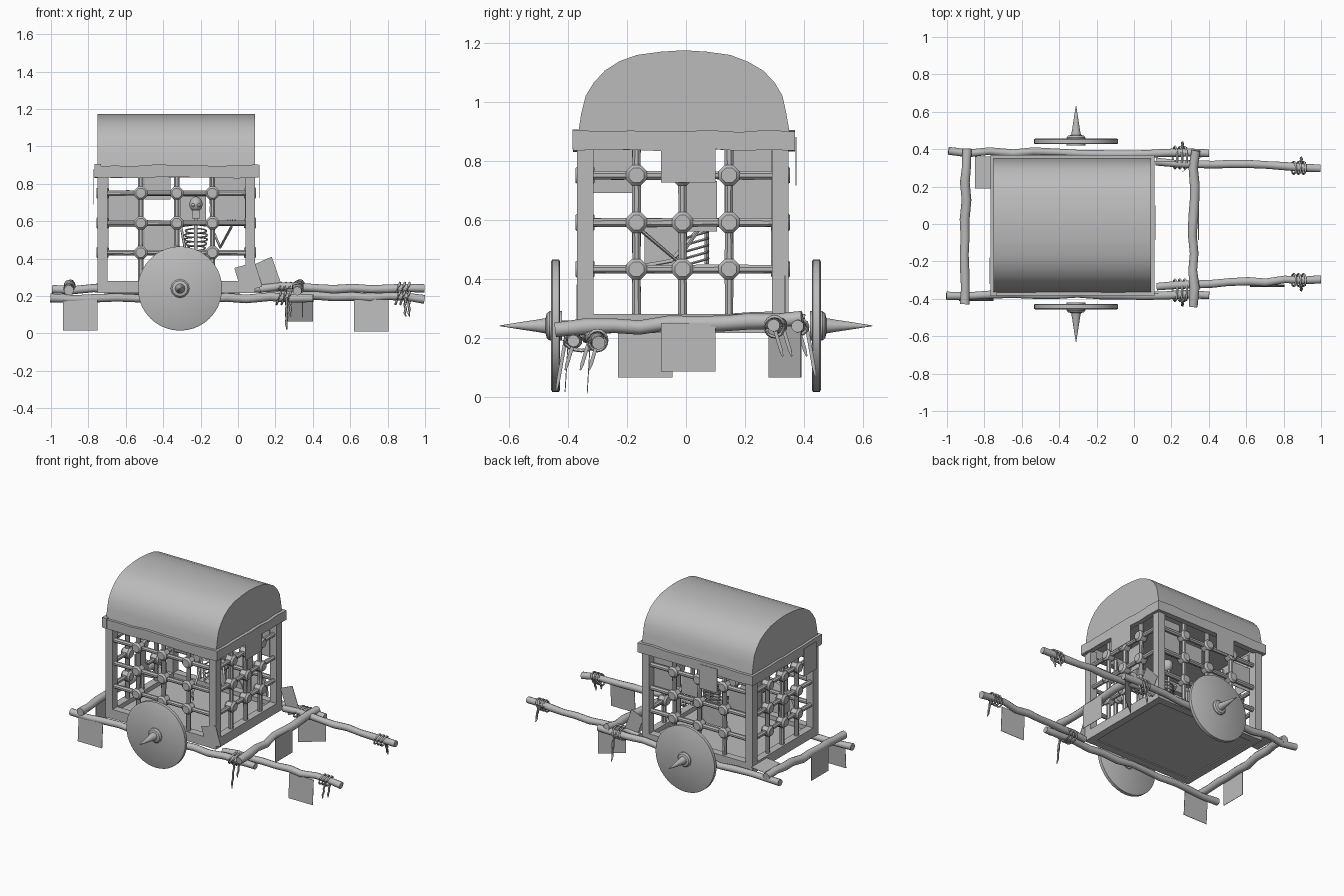
import bpy, bmesh, math, random
from mathutils import Vector, Matrix

if "Cube" in bpy.data.objects:
    bpy.data.objects.remove(bpy.data.objects["Cube"])
random.seed(4)

grey = bpy.data.materials.new("weathered_grey")
grey.diffuse_color = (0.5, 0.5, 0.5, 1)
grey.use_nodes = True
grey.node_tree.nodes["Principled BSDF"].inputs["Base Color"].default_value = grey.diffuse_color


def finish(ob, angle=35):
    ob.data.materials.clear()
    ob.data.materials.append(grey)
    bpy.ops.object.select_all(action='DESELECT')
    ob.select_set(True)
    bpy.context.view_layer.objects.active = ob
    bpy.ops.object.shade_smooth_by_angle(angle=math.radians(angle))
    return ob


def from_bm(name, bm, angle=35):
    bmesh.ops.recalc_face_normals(bm, faces=bm.faces)
    me = bpy.data.meshes.new(name)
    bm.to_mesh(me)
    bm.free()
    ob = bpy.data.objects.new(name, me)
    bpy.context.collection.objects.link(ob)
    return finish(ob, angle)


def loft(bm, rings):
    """Skin a list of equal rings and close both ends."""
    rs = [[bm.verts.new(p) for p in r] for r in rings]
    n = len(rs[0])
    for a, b in zip(rs, rs[1:]):
        for i in range(n):
            bm.faces.new((a[i], a[(i + 1) % n], b[(i + 1) % n], b[i]))
    bm.faces.new(rs[0])
    bm.faces.new(rs[-1])


def add_tube(bm, pts, r, n=8, wob=0.0):
    pts = [Vector(p) for p in pts]
    rings = []
    for i, p in enumerate(pts):
        d = (pts[min(i + 1, len(pts) - 1)] - pts[max(i - 1, 0)]).normalized()
        u = d.cross(Vector((0, 0, 1)) if abs(d.z) < 0.9 else Vector((1, 0, 0))).normalized()
        v = d.cross(u)
        rr = r[i] if isinstance(r, (list, tuple)) else r * random.uniform(1 - wob, 1 + wob)
        rings.append([p + rr * (math.cos(t) * u + math.sin(t) * v)
                      for t in [2 * math.pi * (k + 0.5) / n for k in range(n)]])
    loft(bm, rings)


def pole(name, a, b, r, seg=9, wave=0.008, n=10):
    """Crooked round pole from a to b."""
    a, b = Vector(a), Vector(b)
    pts = [a.lerp(b, i / seg) + Vector([random.uniform(-wave, wave) for _ in range(3)])
           for i in range(seg + 1)]
    bm = bmesh.new()
    add_tube(bm, pts, r, n, 0.08)
    return from_bm(name, bm, 50)


def add_box(bm, x0, x1, y0, y1, z0, z1):
    m = Matrix.Translation(((x0 + x1) / 2, (y0 + y1) / 2, (z0 + z1) / 2)) @ \
        Matrix.Diagonal((x1 - x0, y1 - y0, z1 - z0, 1))
    bmesh.ops.create_cube(bm, size=1, matrix=m)


def box(name, *d):
    bm = bmesh.new()
    add_box(bm, *d)
    return from_bm(name, bm)


def beam(name, a, b, w, h, seg=8, wave=0.004):
    """Rough squared timber."""
    a, b = Vector(a), Vector(b)
    side = (b - a).normalized().cross(Vector((0, 0, 1))) * w / 2
    rings = []
    for i in range(seg + 1):
        c = a.lerp(b, i / seg) + Vector((0, 0, random.uniform(-wave, wave)))
        up = Vector((0, 0, h / 2 + random.uniform(-wave, wave) / 2))
        rings.append([c - side - up, c + side - up, c + side + up, c - side + up])
    bm = bmesh.new()
    loft(bm, rings)
    return from_bm(name, bm)


X0, X1, Y0, Y1 = -0.725, 0.065, -0.342, 0.32

# Barrel roof
prof = [(-.366, .89), (-.355, .96), (-.34, 1.02), (-.312, 1.065), (-.275, 1.105), (-.225, 1.137),
        (-.166, 1.158), (-.085, 1.169), (-.008, 1.174), (.07, 1.169), (.15, 1.158), (.21, 1.135),
        (.262, 1.105), (.3, 1.065), (.327, 1.02), (.34, .96), (.352, .89)]
bm = bmesh.new()
loft(bm, [[(x, y, z) for y, z in prof] for x in (-.75, .09)])
from_bm("roof", bm)

# Rim under the roof, corner posts, sill frame and floor
for y in (-.363, .35):
    beam("rim_side", (-.765, y, .866), (.108, y, .866), .04, .066)
for x in (-.75, .093):
    beam("rim_end", (x, -.385, .868), (x, .37, .868), .035, .066)
for x in (X0, X1):
    for y in (Y0, Y1):
        box("corner_post", x - .026, x + .026, y - .028, y + .028, .215, .85)
    box("sill_end", x - .025, x + .025, Y0, Y1, .215, .28)
for y in (Y0, Y1):
    box("sill_side", X0, X1, y - .026, y + .026, .215, .28)
box("floor", X0, X1, Y0, Y1, .222, .25)

# Lattice walls: bars with lashed knots at the crossings
ZS = (.75, .59, .432)


def lattice(name, pos, us, u0, u1):
    bm = bmesh.new()
    for u in us:
        add_tube(bm, [pos(u, .25 + .62 * i / 6) for i in range(7)], .0155, 8, .1)
    for z in ZS:
        add_tube(bm, [pos(u0 + (u1 - u0) * i / 6, z) for i in range(7)], .0155, 8, .1)
    axis = Vector(pos(1, 0)) - Vector(pos(0, 0))
    out = axis.cross(Vector((0, 0, 1)))
    for u in us:
        for z in ZS:
            c = Vector(pos(u, z))
            rings = []
            for d, s in ((-.032, .027), (-.02, .038), (.02, .038), (.032, .027)):
                rings.append([c + out * d + s * (math.cos(t) * axis + math.sin(t) * Vector((0, 0, 1)))
                              for t in [math.pi * (k + .5) / 4 for k in range(8)]])
            loft(bm, rings)
    from_bm(name, bm, 40)


for y in (Y0, Y1):
    lattice("side_lattice", lambda u, z, y=y: (u, y, z), (-.52, -.327, -.137), X0, X1)
for x in (X0, X1):
    lattice("end_lattice", lambda u, z, x=x: (x, u, z), (-.168, -.012, .146), Y0, Y1)

# Long side rails, pulling shafts and crossbars
for s, z in ((-1, .19), (1, .235)):
    pole("side_rail", (-1, s * .385, z), (.4, s * .375, z), .022, 12)
    pole("shaft", (.12, s * .335, z + .01), (1, s * .295, z), .022, 9)
pole("rear_crossbar", (-.91, -.435, .225), (-.895, .4, .262), .026)
pole("front_crossbar", (.315, -.435, .228), (.325, .4, .262), .026)

# Rope lashings with loose ends
for s, z in ((-1, .19), (1, .237)):
    for x, y, ry in ((.245, s * .355, .058), (.88, s * .3, .032)):
        bm = bmesh.new()
        for k in range(3):
            add_tube(bm, [(x + (k - 1) * .026 + .012 * math.sin(t), y + ry * math.cos(t),
                           z + .034 * math.sin(t)) for t in [2 * math.pi * i / 16 for i in range(17)]],
                     .006, 6)
        for k, drop in ((0, .17 if x < .5 else .1), (1, .1)):
            add_tube(bm, [(x + .012 + k * .02 + .005 * (i % 2), y + s * (ry - .004 + .006 * i) - k * s * .03,
                           z - drop * i / 5) for i in range(6)], [.007] * 5 + [.003], 6)
        from_bm("rope_lashing", bm, 60)

# Disc wheels with spiked hubs
for s in (-1, 1):
    def rings(prof, n):
        return [[(-.31 + r * math.cos(2 * math.pi * k / n), s * y, .24 + r * math.sin(2 * math.pi * k / n))
                 for k in range(n)] for r, y in prof]
    bm = bmesh.new()
    loft(bm, rings([(.218, .427), (.225, .431), (.225, .453), (.218, .457)], 40))
    from_bm("wheel", bm)
    bm = bmesh.new()
    loft(bm, rings([(.05, .42), (.05, .462), (.042, .472), (.026, .476), (.02, .51), (.011, .57), (.001, .632)], 12))
    from_bm("hub_spike", bm)


# Ragged cloth squares: corner, edge direction, drop direction
def cloth(name, a, e, d):
    a, e, d = Vector(a), Vector(e), Vector(d)
    t = e.cross(d).normalized() * .0015
    bm = bmesh.new()
    loft(bm, [[p + o for p in (a, a + e, a + e + d, a + d)] for o in (-t, t)])
    from_bm(name, bm)


# cloths on the walls
for x, y, z, w, h in ((.113, -.085, .9, .185, .175), (.04, -.005, .73, .11, .17),
                      (-.771, -.32, .88, .14, .19), (-.69, .16, .84, .13, .25), (-.69, -.14, .575, .12, .13)):
    cloth("end_cloth", (x, y, z), (0, w, 0), (0, 0, -h))
for x, y, z, w, h in ((-.5, .373, .88, .14, .165), (-.7, .29, .74, .17, .17), (-.5, .29, .6, .17, .16),
                      (-.125, .29, .84, .165, .25), (-.31, .29, .735, .14, .14)):
    cloth("side_cloth", (x, y, z), (w, 0, 0), (0, 0, -h))
# cloths hanging from the poles
cloth("rail_cloth", (-.935, -.4, .18), (.185, 0, 0), (0, -.01, -.165))
cloth("shaft_cloth", (.62, -.325, .18), (.185, 0, 0), (0, -.01, -.17))
cloth("rear_bar_cloth", (-.925, -.23, .25), (0, .185, 0), (0, 0, -.185))
cloth("front_bar_cloth", (.345, -.085, .25), (0, .185, 0), (0, 0, -.165))
cloth("corner_cloth", (.26, .28, .24), (.14, .11, 0), (0, 0, -.175))
cloth("rear_corner_cloth", (-.85, .19, .255), (0, .17, 0), (.1, 0, .01))
cloth("leaning_cloth", (.09, .335, .37), (.09, 0, .04), (.06, 0, -.17))
cloth("leaning_cloth", (-.02, -.372, .35), (.11, 0, .03), (.04, 0, -.13))

# Caged skeleton: skull, spine, ribs and arms
SX, SY = -.225, .05
bm = bmesh.new()
bmesh.ops.create_uvsphere(bm, u_segments=14, v_segments=10, radius=1,
                          matrix=Matrix.Translation((SX, SY, .69)) @ Matrix.Diagonal((.036, .045, .042, 1)))
add_box(bm, SX - .022, SX + .022, SY - .042, SY, .615, .66)
from_bm("skull", bm)
bm = bmesh.new()
for s in (-1, 1):
    bmesh.ops.create_uvsphere(bm, u_segments=8, v_segments=6, radius=.01,
                              matrix=Matrix.Translation((SX + s * .015, SY - .04, .685)))
from_bm("eye_sockets", bm)
bm = bmesh.new()
add_tube(bm, [(SX, SY + .02, .65 - .04 * i) for i in range(6)], .009, 6)
for k in range(5):
    w = .05 + .012 * math.sin(math.pi * (k + 1) / 5)
    z = .56 - .023 * k
    add_tube(bm, [(SX + w * math.sin(t), SY - .015 + .04 * math.cos(t), z - .012 * (1 - math.cos(t)))
                  for t in [math.pi * (-.9 + 1.8 * i / 12) for i in range(13)]], .0045, 5)
from_bm("ribcage", bm, 60)
bm = bmesh.new()
add_tube(bm, [(SX - .08, SY, .575), (SX, SY - .02, .585), (SX + .08, SY, .575)], .007, 6)
add_tube(bm, [(SX + .08, SY, .575), (SX + .13, SY - .08, .46), (SX + .19, SY - .21, .57)], .007, 6)
add_tube(bm, [(SX - .08, SY, .575), (SX - .06, SY - .1, .46), (SX - .01, SY - .21, .44)], .007, 6)
for hx, hz, dz in ((SX + .19, .57, .04), (SX - .01, .44, -.05)):
    for f in range(4):
        add_tube(bm, [(hx, SY - .21, hz), (hx + (f - 1.5) * .014, SY - .225, hz + dz)], [.005, .002], 5)
from_bm("arms", bm, 60)
